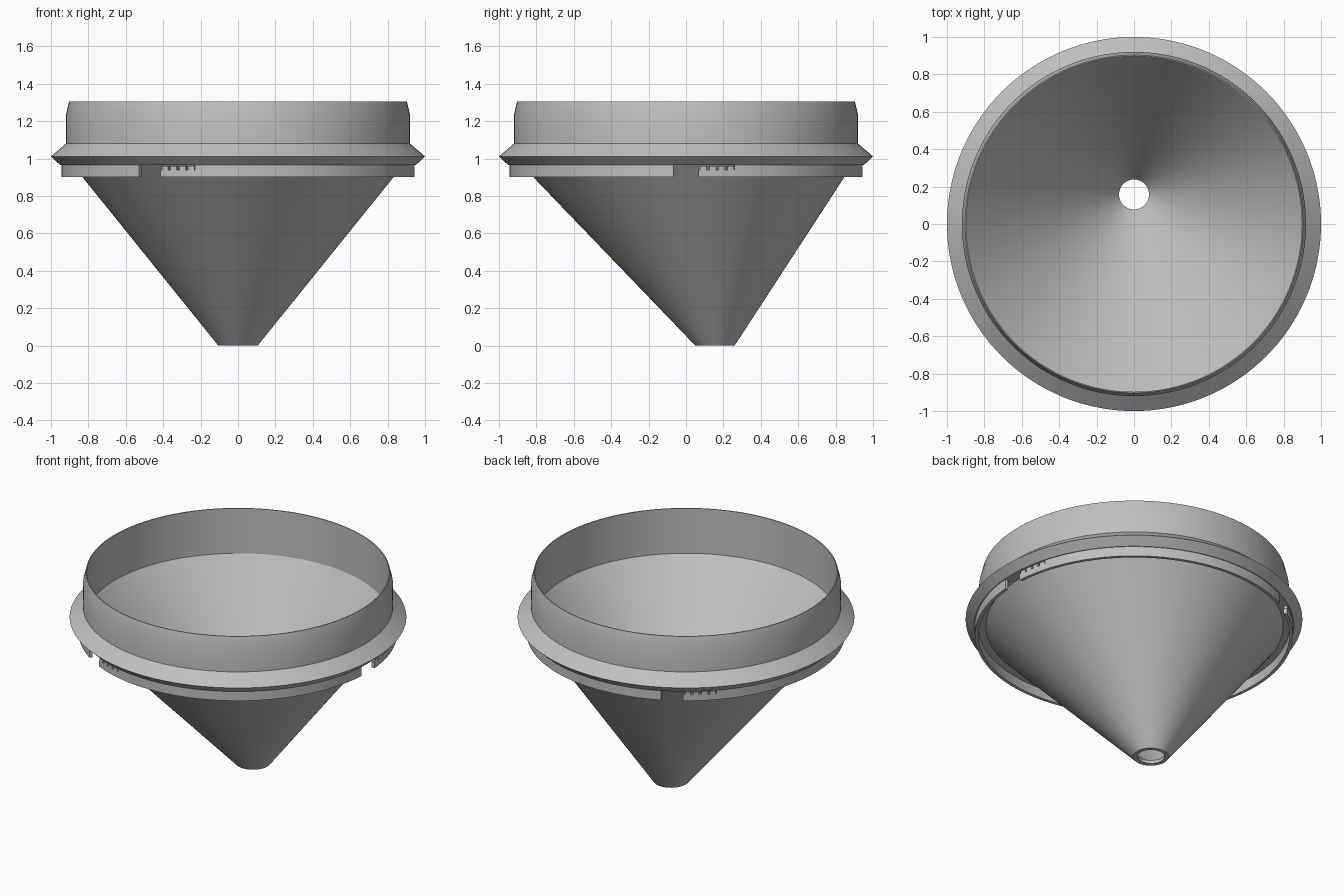
import bpy, bmesh, math

if "Cube" in bpy.data.objects:
    bpy.data.objects.remove(bpy.data.objects["Cube"])

SEGMENTS = 144
grey = bpy.data.materials.new("silver_grey")
grey.diffuse_color = (0.527, 0.527, 0.527, 1)
grey.use_nodes = True
grey.node_tree.nodes["Principled BSDF"].inputs["Base Color"].default_value = grey.diffuse_color


def finish(bm, name):
    bmesh.ops.recalc_face_normals(bm, faces=bm.faces)
    mesh = bpy.data.meshes.new(name)
    bm.to_mesh(mesh)
    bm.free()
    mesh.materials.append(grey)
    obj = bpy.data.objects.new(name, mesh)
    bpy.context.collection.objects.link(obj)
    bpy.ops.object.select_all(action='DESELECT')
    obj.select_set(True)
    bpy.context.view_layer.objects.active = obj
    bpy.ops.object.shade_smooth_by_angle(angle=math.radians(20))
    return obj


def skin(bm, rings, closed):
    """Join equal rings of vertices into quads, wrapping each ring."""
    count = len(rings)
    for i in range(count if closed else count - 1):
        a, b = rings[i], rings[(i + 1) % count]
        for j in range(len(a)):
            k = (j + 1) % len(a)
            bm.faces.new((a[j], a[k], b[k], b[j]))


def arc_block(bm, start, end, r0, r1, z0, z1):
    """Solid rectangular bar bent along an arc, angles in degrees."""
    steps = max(1, round((end - start) / 2.5))
    rings = []
    for i in range(steps + 1):
        a = math.radians(start + (end - start) * i / steps)
        c, s = math.cos(a), math.sin(a)
        rings.append([bm.verts.new((r * c, r * s, z))
                      for r, z in ((r0, z0), (r1, z0), (r1, z1), (r0, z1))])
    skin(bm, rings, False)
    bm.faces.new(rings[0])
    bm.faces.new(rings[-1])


# Funnel shell: radius, height and sideways offset of every ring
profile = [
    (0.105, 0.0, 0.155), (0.883, 0.965, 0.005),             # outer cone
    (0.95, 0.965, 0), (1.0, 1.012, 0), (0.92, 1.08, 0),     # flange
    (0.92, 1.235, 0), (0.903, 1.305, 0),                    # collar, tapered lip
    (0.897, 1.305, 0), (0.897, 1.01, 0),                    # inner wall
    (0.08, 0.02, 0.158), (0.08, 0.0, 0.158),                # inner cone, spout
]
bm = bmesh.new()
rings = []
for r, z, offset in profile:
    angles = [math.tau * i / SEGMENTS for i in range(SEGMENTS)]
    rings.append([bm.verts.new((r * math.cos(a), offset + r * math.sin(a), z)) for a in angles])
skin(bm, rings, True)
finish(bm, "funnel_body")

# Skirt under the flange, split by three bayonet slots with locking teeth
bm = bmesh.new()
R0, R1, BOTTOM, TOP = 0.925, 0.945, 0.902, 0.967
for base in (0, 120, 240):
    arc_block(bm, base + 16, base + 116, R0, R1, BOTTOM, TOP)        # full wall
    arc_block(bm, base + 4, base + 16, R0, R1, BOTTOM, 0.94)         # slot lip
    for i in range(4):                                               # teeth
        a = base + 4.6 + i * 3.0
        arc_block(bm, a, a + 2.1, R0, R1, 0.94, 0.96)
finish(bm, "bayonet_skirt")
